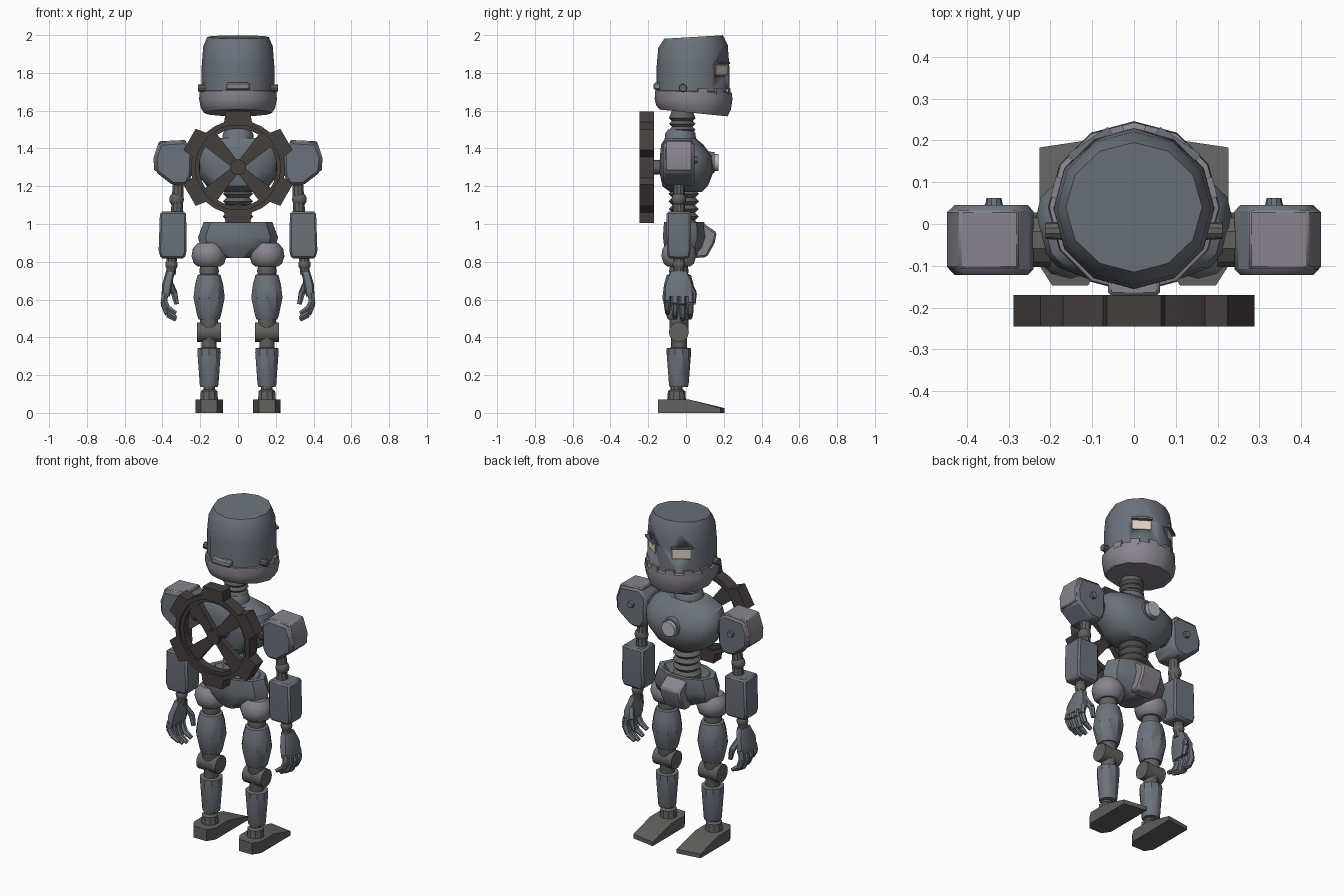
import bpy, bmesh, math
from mathutils import Vector

if "Cube" in bpy.data.objects:
    bpy.data.objects.remove(bpy.data.objects["Cube"])

def material(name, r, g, b):
    m = bpy.data.materials.new(name)
    m.diffuse_color = (r, g, b, 1)
    m.use_nodes = True
    m.node_tree.nodes["Principled BSDF"].inputs["Base Color"].default_value = m.diffuse_color
    return m

BLUE = material("blue_steel", .15, .17, .20)
PALE = material("pale_steel", .25, .23, .27)
DARK = material("joint_grey", .12, .12, .115)
IRON = material("brown_iron", .06, .05, .048)
GLOW = material("eye_glow", .78, .62, .54)
LAMP = material("lamp_grey", .5, .5, .5)

def finish(name, bm, mat, mirror=False, bevel=0, smooth=35):
    bmesh.ops.recalc_face_normals(bm, faces=bm.faces)
    me = bpy.data.meshes.new(name)
    bm.to_mesh(me)
    bm.free()
    ob = bpy.data.objects.new(name, me)
    bpy.context.collection.objects.link(ob)
    me.materials.append(mat)
    bpy.context.view_layer.objects.active = ob
    bpy.ops.object.select_all(action='DESELECT')
    ob.select_set(True)
    bpy.ops.object.shade_smooth_by_angle(angle=math.radians(smooth))
    if bevel:
        b = ob.modifiers.new("bevel", 'BEVEL')
        b.width, b.segments = bevel, 1
    if mirror:
        ob.modifiers.new("mirror", 'MIRROR').use_mirror_merge = False
    return ob

def skin(bm, rings):
    n = len(rings[0])
    for a, b in zip(rings, rings[1:]):
        for i in range(n):
            bm.faces.new((a[i], a[(i + 1) % n], b[(i + 1) % n], b[i]))
    bm.faces.new(rings[0])
    bm.faces.new(rings[-1])

def loft(name, sections, mat, n=12, e=2.0, phase=0, **kw):
    """Stack of rings: (x, y, z, rx, ry[, tilt along y])."""
    bm = bmesh.new()
    rings = []
    for cx, cy, z, rx, ry, *tilt in sections:
        ring = []
        for i in range(n):
            a = phase + math.tau * i / n
            s, c = math.sin(a), math.cos(a)
            x = math.copysign(abs(s) ** (2 / e), s) * rx
            y = math.copysign(abs(c) ** (2 / e), c) * ry
            ring.append(bm.verts.new((cx + x, cy + y, z + (tilt[0] * y if tilt else 0))))
        rings.append(ring)
    skin(bm, rings)
    return finish(name, bm, mat, **kw)

def column(name, x, y, profile, mat, **kw):
    return loft(name, [(x, y, z, r, r) for z, r in profile], mat, **kw)

def rods(name, points, radii, mat, n=10, **kw):
    """Chain of straight tapered rods through the points."""
    bm = bmesh.new()
    for p, q, r, s in zip(points, points[1:], radii, radii[1:]):
        p, q = Vector(p), Vector(q)
        rot = (q - p).to_track_quat('Z', 'Y')
        skin(bm, [[bm.verts.new(c + rot @ Vector((k * math.cos(math.tau * i / n), k * math.sin(math.tau * i / n), 0)))
                   for i in range(n)] for c, k in ((p, r), (q, s))])
    return finish(name, bm, mat, **kw)

def ball(name, p, r, mat, **kw):
    bm = bmesh.new()
    bmesh.ops.create_uvsphere(bm, u_segments=12, v_segments=8, radius=r)
    bmesh.ops.translate(bm, verts=bm.verts, vec=p)
    return finish(name, bm, mat, smooth=60, **kw)

def prism(name, pts, axis, lo, hi, mat, edit=None, **kw):
    """Extrude a 2D outline along the x or y axis."""
    bm = bmesh.new()
    place = (lambda p, d: (d, p[0], p[1])) if axis == 'x' else (lambda p, d: (p[0], d, p[1]))
    skin(bm, [[bm.verts.new(place(p, d)) for p in pts] for d in (lo, hi)])
    if edit:
        for v in bm.verts:
            edit(v.co)
    return finish(name, bm, mat, **kw)

def block(name, azimuth, radius, z, size, mat):
    """Box facing outward from the head axis; azimuth 0 is the face."""
    bm = bmesh.new()
    bmesh.ops.create_cube(bm, size=1)
    bmesh.ops.scale(bm, verts=bm.verts, vec=size)
    a = math.radians(azimuth)
    for v in bm.verts:
        x, y = v.co.x, v.co.y + radius
        v.co = (x * math.cos(a) + y * math.sin(a), .037 - x * math.sin(a) + y * math.cos(a), v.co.z + z)
    return finish(name, bm, mat)

# Head: helmet with sunken eyes, jaw band with teeth, latch and bolts
helmet = loft("helmet", [(0, .037, 1.68, .193, .193), (0, .037, 1.84, .192, .192),
                         (0, .037, 1.94, .184, .184, .04), (0, .04, 1.99, .163, .155, .06)], BLUE)
for side in (-1, 1):
    cutter = block("eye_cutter", 34 * side, .2, 1.815, (.105, .05, .065), BLUE)
    cutter.hide_render = True
    cutter.hide_viewport = True
    cut = helmet.modifiers.new("eye_socket", 'BOOLEAN')
    cut.operation, cut.object = 'DIFFERENCE', cutter
    block("eye", 34 * side, .165, 1.815, (.1, .03, .055), GLOW)
    block("eye_brow", 34 * side, .182, 1.852, (.115, .03, .012), BLUE)
loft("jaw", [(0, .04, 1.588, .18, .18, -.1), (0, .04, 1.615, .197, .197, -.06), (0, .04, 1.66, .206, .206),
             (0, .04, 1.70, .203, .203, -.03), (0, .04, 1.705, .19, .19, -.03)], PALE)
for azimuth in (-75, -45, -15, 15, 45, 75):
    block("jaw_tooth", azimuth, .185, 1.70, (.05, .03, .035), PALE)
prism("head_latch", [(-.062, 1.71), (.062, 1.71), (.062, 1.748), (-.062, 1.748)], 'y', -.172, -.13, PALE, bevel=.008)
rods("jaw_bolt", [(.17, -.016, 1.72), (.212, -.016, 1.72)], [.022, .02], DARK, mirror=True)

# Neck and chest
column("neck", 0, -.02, [(1.48, .055), (1.50, .07), (1.515, .055), (1.53, .07), (1.545, .055), (1.56, .07), (1.6, .055)], DARK)
column("collar", 0, -.03, [(1.43, .085), (1.48, .08), (1.50, .065)], BLUE)
loft("chest", [(0, 0, 1.17, .11, .085), (0, -.005, 1.20, .165, .12), (0, .003, 1.28, .228, .145),
               (0, 0, 1.36, .238, .138), (0, -.02, 1.42, .21, .112), (0, -.03, 1.455, .14, .08)], BLUE, n=16, e=2.5)
rods("lamp_ring", [(0, .1, 1.325), (0, .152, 1.325)], [.062, .055], BLUE, n=12)
rods("chest_lamp", [(0, .1, 1.325), (0, .172, 1.325)], [.047, .045], LAMP, n=12)

# Ribbed waist, pelvis and hip guard
column("waist", 0, -.012, [(.95, .07)] + [(1.0 + .02 * i, .06 if i % 2 else .08) for i in range(10)], DARK)
loft("pelvis", [(0, -.02, .82, .06, .08), (0, -.015, .875, .198, .105), (0, -.01, .93, .212, .118),
                (0, -.01, 1.01, .182, .112), (0, -.01, 1.01, .15, .09), (0, -.01, .96, .11, .075)], BLUE, n=10, phase=math.pi / 10)
prism("hip_guard", [(.05, .82), (.11, .825), (.152, .90), (.163, .955), (.08, 1.012), (.05, 1.0)],
      'x', -.068, .068, PALE, bevel=.01)

# Back wheel: toothed rim, inner lip, diagonal spokes, hub and axle
def gear_outline():
    pts = []
    for k in range(6):
        a = math.radians(30 + 60 * k)
        for r, t in ((.25, -.30), (.303, -.215), (.303, .215), (.25, .30)):
            pts.append((r * math.cos(a + t), r * math.sin(a + t)))
        pts.append((.25 * math.cos(a + math.radians(30)), .25 * math.sin(a + math.radians(30))))
    return pts

def ring_part(name, outer, inner_r, y0, y1):
    bm = bmesh.new()
    inner = []
    for x, z in outer:
        a = math.atan2(z, x)
        inner.append((inner_r * math.cos(a), inner_r * math.sin(a)))
    loops = [[bm.verts.new((x, y, z + 1.3)) for x, z in pts]
             for pts, y in ((outer, y0), (outer, y1), (inner, y1), (inner, y0))]
    n = len(outer)
    for a, b in zip(loops, loops[1:] + loops[:1]):
        for i in range(n):
            bm.faces.new((a[i], a[(i + 1) % n], b[(i + 1) % n], b[i]))
    return finish(name, bm, IRON, smooth=20)

ring_part("wheel_rim", gear_outline(), .225, -.245, -.17)
ring_part("wheel_lip", [(.24 * math.cos(math.tau * i / 32), .24 * math.sin(math.tau * i / 32)) for i in range(32)],
          .205, -.23, -.185)
for k in range(4):
    a = math.radians(45 + 90 * k)
    d, t = (math.cos(a), math.sin(a)), (-math.sin(a), math.cos(a))
    prism("wheel_spoke", [(d[0] * r + t[0] * w, 1.3 + d[1] * r + t[1] * w)
                          for r, w in ((.02, -.022), (.22, -.048), (.22, .048), (.02, .022))], 'y', -.225, -.19, IRON)
rods("wheel_hub", [(0, -.24, 1.3), (0, -.18, 1.3)], [.042, .042], IRON, n=16)
rods("wheel_axle", [(0, -.2, 1.3), (0, -.1, 1.3)], [.038, .038], DARK, n=12)

# Shoulders
Y = -.038
rods("shoulder_joint", [(.2, Y, 1.33), (.29, Y, 1.33)], [.065, .065], DARK, mirror=True)
prism("shoulder", [(.24, 1.40), (.285, 1.44), (.415, 1.43), (.443, 1.35), (.436, 1.275), (.345, 1.205), (.275, 1.205), (.245, 1.25)],
      'y', -.122, .045, BLUE, mirror=True, bevel=.014)
prism("shoulder_plate", [(.275, 1.445), (.418, 1.438), (.448, 1.35), (.443, 1.28), (.41, 1.28), (.40, 1.40), (.275, 1.41)],
      'y', -.108, .033, PALE, mirror=True, bevel=.006)
rods("shoulder_bolt", [(.335, .03, 1.34), (.335, .062, 1.34)], [.024, .018], BLUE, mirror=True)

# Arms
rods("upper_arm", [(.315, Y, 1.24), (.325, Y, 1.03)], [.03, .034], DARK, mirror=True)
ball("elbow", (.325, Y, 1.13), .039, DARK, mirror=True)
loft("forearm", [(.346, Y, .818, .065, .058), (.346, Y, .86, .075, .064), (.344, Y, 1.065, .07, .066)],
     BLUE, n=4, e=60, phase=math.pi / 4, mirror=True, bevel=.01)
rods("wrist", [(.35, Y, .84), (.355, Y, .73)], [.03, .026], DARK, mirror=True)
ball("wrist_ball", (.352, Y, .785), .033, DARK, mirror=True)

# Hands: palm, four curled fingers and a thumb
loft("palm", [(.383, Y, .615, .023, .075), (.375, Y, .68, .028, .072), (.358, Y, .75, .024, .042)],
     BLUE, n=8, e=4, phase=math.pi / 8, mirror=True)
for i, drop in enumerate((.035, .01, 0, .012)):
    y = -.098 + .04 * i
    rods("finger", [(.385, y, .635), (.393, y, .575 + drop * .5), (.372, y, .52 + drop), (.328, y, .492 + drop)],
         [.019, .019, .017, .012], BLUE, n=6, mirror=True)
rods("thumb", [(.365, .01, .69), (.338, .04, .635), (.325, .038, .575)], [.02, .018, .013], BLUE, n=6, mirror=True)

# Legs
L = .153
column("hip", L, Y, [(.775, .06), (.79, .08), (.83, .093), (.87, .086), (.90, .06)], PALE, mirror=True)
column("hip_pin", L, Y, [(.66, .04), (.72, .045), (.75, .052), (.79, .045)], DARK, mirror=True)
column("thigh", L, Y, [(.495, .058), (.515, .066), (.61, .087), (.68, .078), (.73, .064), (.735, .05)], BLUE, n=10, mirror=True)
rods("knee", [(L - .064, Y, .428), (L + .064, Y, .428)], [.053, .053], DARK, n=14, mirror=True)
column("knee_pin", L, Y, [(.31, .042), (.42, .042), (.44, .05), (.53, .05)], DARK, n=10, mirror=True)
column("shin", L, Y, [(.138, .048), (.15, .052), (.32, .065), (.342, .064), (.345, .045)], BLUE, n=10, mirror=True)
column("ankle", L, -.05, [(.05, .052), (.085, .048), (.115, .046), (.125, .032), (.17, .032)], DARK, n=10, mirror=True)

# Feet: wedge with narrowed heel and slanted toe
def shape_foot(co):
    if co.y < -.14:
        co.x += .03 if co.x < .15 else -.03
    if co.y > .19 and co.x > .15:
        co.y -= .022

prism("foot", [(-.147, 0), (-.1, 0), (.02, 0), (.205, 0), (.205, .025), (.02, .07), (-.1, .07), (-.147, .07)],
      'x', .08, .226, DARK, edit=shape_foot, mirror=True, smooth=15)
